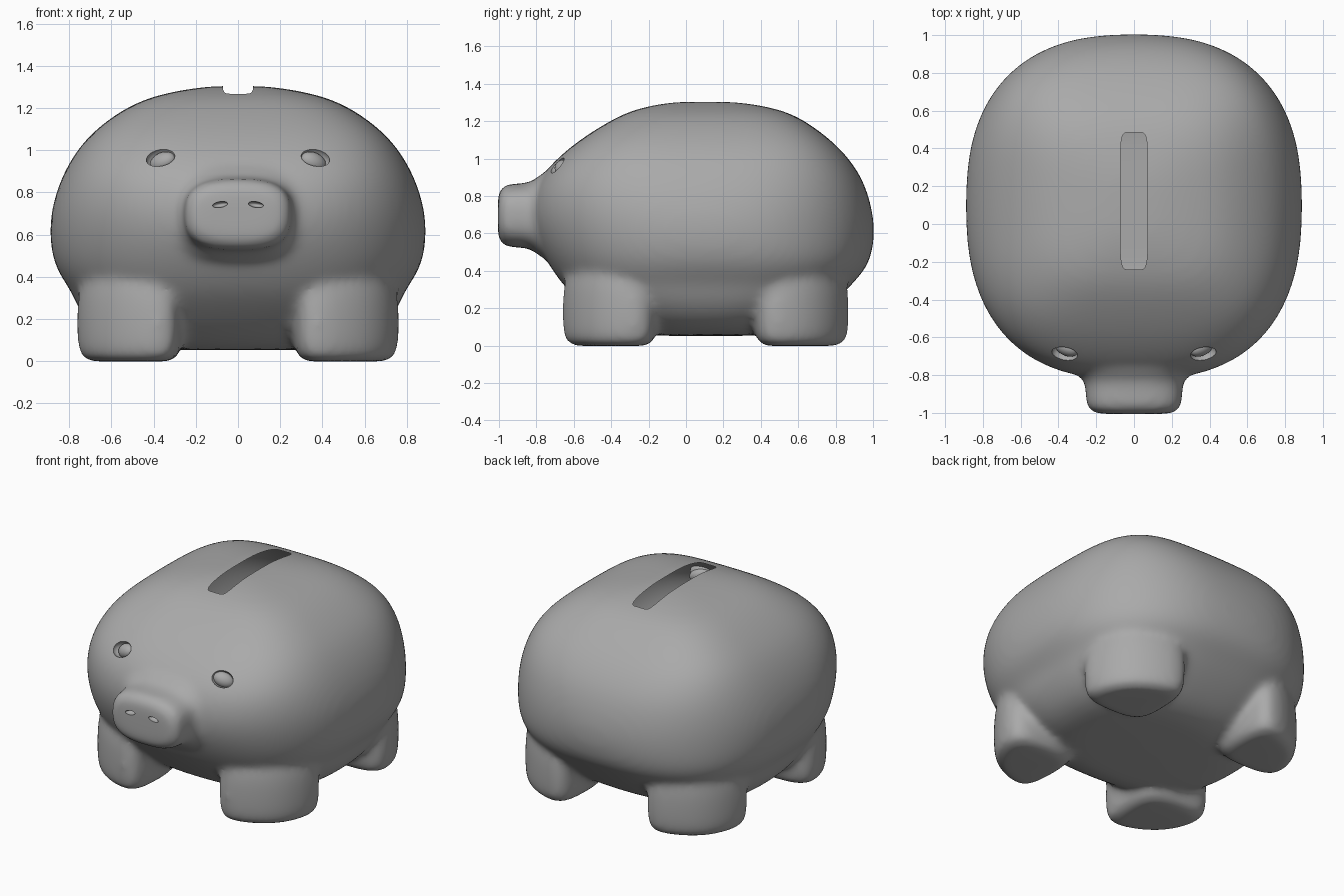
import bpy, bmesh, math
from mathutils import Vector

if "Cube" in bpy.data.objects:
    bpy.data.objects.remove(bpy.data.objects["Cube"])


def make(name, bm):
    bmesh.ops.recalc_face_normals(bm, faces=bm.faces)
    me = bpy.data.meshes.new(name)
    bm.to_mesh(me)
    bm.free()
    ob = bpy.data.objects.new(name, me)
    bpy.context.collection.objects.link(ob)
    return ob


def activate(ob):
    bpy.ops.object.select_all(action='DESELECT')
    ob.select_set(True)
    bpy.context.view_layer.objects.active = ob


def apply_mod(ob, kind, **props):
    activate(ob)
    m = ob.modifiers.new(kind, kind)
    for k, v in props.items():
        setattr(m, k, v)
    bpy.ops.object.modifier_apply(modifier=m.name)


def loft(name, rings, subdiv=2):
    bm = bmesh.new()
    vs = [[bm.verts.new(p) for p in r] for r in rings]
    n = len(vs[0])
    for a, b in zip(vs, vs[1:]):
        for i in range(n):
            j = (i + 1) % n
            bm.faces.new((a[i], a[j], b[j], b[i]))
    bm.faces.new(vs[0])
    bm.faces.new(vs[-1])
    ob = make(name, bm)
    if subdiv:
        apply_mod(ob, 'SUBSURF', levels=subdiv)
    return ob


def oval(a, b, n, count=40):
    pts = []
    for i in range(count):
        t = 2 * math.pi * i / count
        c, s = math.cos(t), math.sin(t)
        pts.append((math.copysign(abs(c) ** (2 / n), c) * a,
                    math.copysign(abs(s) ** (2 / n), s) * b))
    return pts


def ball(name, loc, scale, rot=(0, 0, 0)):
    bpy.ops.mesh.primitive_uv_sphere_add(segments=32, ring_count=16, location=loc, rotation=rot)
    ob = bpy.context.object
    ob.name = name
    ob.scale = scale
    return ob


def join(obs):
    activate(obs[0])
    for o in obs:
        o.select_set(True)
    bpy.ops.object.join()
    return obs[0]


# body layers: z, half width, front y, back y, squareness
layers = [(.052, .25, -.16, .37, 2.4), (.055, .45, -.27, .50, 2.4), (.085, .59, -.37, .61, 2.5),
          (.15, .69, -.47, .71, 2.6), (.25, .762, -.585, .82, 2.7), (.33, .79, -.665, .89, 2.7),
          (.41, .85, -.72, .965, 2.6), (.50, .885, -.775, 1.0, 2.5), (.62, .897, -.825, 1.012, 2.45),
          (.75, .882, -.835, .995, 2.55), (.90, .828, -.79, .945, 2.8), (1.03, .745, -.66, .85, 3.2),
          (1.12, .65, -.54, .75, 3.5), (1.20, .535, -.41, .64, 3.6), (1.26, .40, -.29, .52, 3.6),
          (1.297, .20, -.12, .33, 3), (1.305, .08, .0, .2, 3)]
body = loft("pig_body", [[(x, y + (f + b) / 2, z) for x, y in oval(w, (b - f) / 2, n)]
                         for z, w, f, b, n in layers])

# snout
snout = loft("snout", [[(x, y, z + .695) for x, z in oval(a, b, 2.8)] for y, a, b in
                       [(-.6, .33, .25), (-.765, .32, .235), (-.80, .285, .20), (-.84, .256, .17),
                        (-.95, .257, .172), (-.985, .24, .155), (-1.006, .20, .115),
                        (-1.006, .1, .06)]])

# four legs, outer corner rounded to follow the body
plan = [(.275, .385), (.5, .365), (.73, .375), (.775, .48), (.735, .63), (.655, .745),
        (.54, .825), (.40, .877), (.28, .865), (.265, .6)]
cx, cy = .50, .60
parts = [body, snout]
for sx in (1, -1):
    for sy in (1, -1):
        parts.append(loft("leg", [
            [(sx * (cx + (x - cx) * k), .105 + sy * (cy + (y - cy) * k - .105), z) for x, y in plan]
            for z, k in [(-.002, .5), (-.002, .8), (.02, .95), (.09, 1.01), (.25, 1.01),
                         (.34, .97), (.45, .85)]]))

# fuse everything with soft fillets
body = join(parts)
apply_mod(body, 'REMESH', mode='VOXEL', voxel_size=.02)
apply_mod(body, 'SMOOTH', factor=.5, iterations=16)
bpy.context.view_layer.update()

# cutters for coin slot, eye sockets and nostrils
slot_plan = [(x, y + .122) for x, y in oval(.072, .363, 7, 64)]
cutters = [loft("cutters", [[(x, y, z) for x, y in slot_plan] for z in (1.0, 1.5)], 0)]
for s in (1, -1):
    hit = body.ray_cast(Vector((s * .367, -2, .965)), Vector((0, 1, 0)))[1]
    rot = (-.5, .35 * s, .4 * s)
    cutters.append(ball("socket", hit, (.072, .055, .052), rot))
    ball("eye", hit + Vector((-s * .01, .032, -.02)), (.066, .04, .046), rot)
    cutters.append(ball("nostril", (s * .085, -1.0, .742), (.036, .03, .014), (0, .15 * s, 0)))
cutter = join(cutters)
cutter.hide_render = True
apply_mod(body, 'BOOLEAN', object=cutter, operation='DIFFERENCE', solver='EXACT')
bpy.data.objects.remove(cutter)

# open the slot into a hollow inside by removing the slot walls
bm = bmesh.new()
bm.from_mesh(body.data)
walls = [f for f in bm.faces if all(
    abs(v.co.x) < .0725 and -.242 < v.co.y < .486 and v.co.z > .95 for v in f.verts)
    and (abs(f.normal.z) < .5 or f.calc_center_median().z < 1.05)]
bmesh.ops.delete(bm, geom=walls, context='FACES')
bm.to_mesh(body.data)
bm.free()

# dark grey finish
grey = bpy.data.materials.new("dark_grey")
grey.diffuse_color = (.4, .4, .4, 1)
grey.use_nodes = True
grey.node_tree.nodes["Principled BSDF"].inputs["Base Color"].default_value = grey.diffuse_color
for ob in bpy.context.collection.objects:
    ob.data.materials.clear()
    ob.data.materials.append(grey)
    activate(ob)
    bpy.ops.object.shade_smooth_by_angle(angle=math.radians(40))
